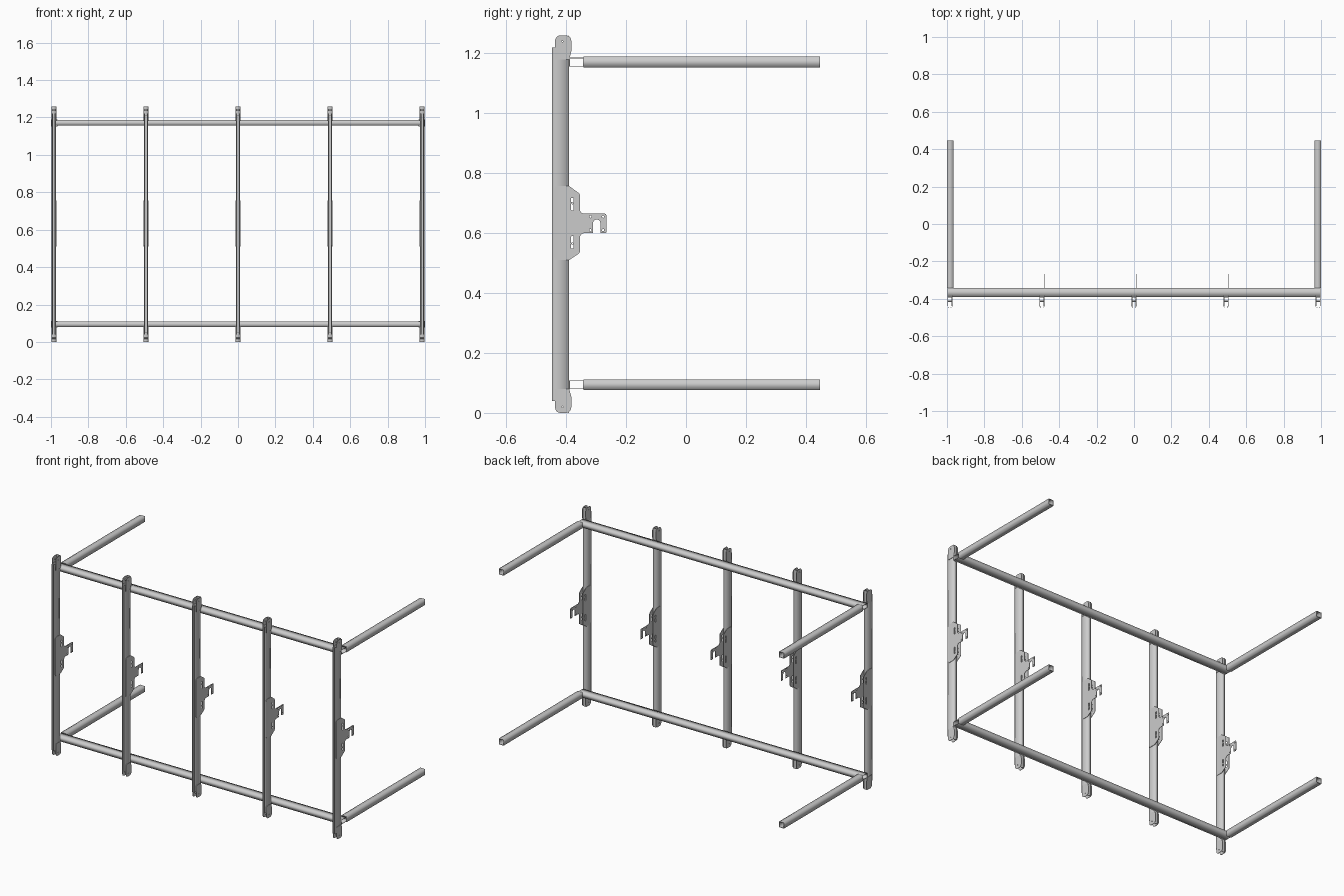
import bpy, math
from mathutils import Matrix, Vector

if "Cube" in bpy.data.objects:
    bpy.data.objects.remove(bpy.data.objects["Cube"])

POSTS = [-0.985, -0.4925, 0.0, 0.4925, 0.985]
# local x -> world y, local y -> world z, local z -> world x
SIDE = Matrix(((0, 0, 1, 0), (1, 0, 0, 0), (0, 1, 0, 0), (0, 0, 0, 1)))
# local x -> world x, local y -> world y, local z -> world z
UP = Matrix.Identity(4)
# local x -> world x, local y -> world z, local z -> world -y
ALONG_Y = Matrix(((1, 0, 0, 0), (0, 0, -1, 0), (0, 1, 0, 0), (0, 0, 0, 1)))


def rounded(points, steps=5):
    """Outline from (u, v, radius) corners."""
    out, n = [], len(points)
    for i, (u, v, r) in enumerate(points):
        p = Vector((u, v))
        if r == 0:
            out.append(p)
            continue
        a = Vector(points[i - 1][:2]) - p
        b = Vector(points[(i + 1) % n][:2]) - p
        t = r / math.tan(a.angle(b) / 2)
        a, b = p + a.normalized() * t, p + b.normalized() * t
        c = p + ((a + b) / 2 - p).normalized() * math.hypot(r, t)
        va, vb = a - c, b - c
        ang = va.angle(vb)
        for k in range(steps + 1):
            f = k / steps
            out.append(c + (va * math.sin((1 - f) * ang) + vb * math.sin(f * ang)) / math.sin(ang))
    return out


def circle(u, v, r, n=10):
    return [Vector((u + r * math.cos(2 * math.pi * k / n), v + r * math.sin(2 * math.pi * k / n)))
            for k in range(n)]


def rect(u0, u1, v0, v1, r=0):
    return rounded([(u0, v0, r), (u1, v0, r), (u1, v1, r), (u0, v1, r)])


def extrude(name, loops, depth, matrix):
    """Flat filled profile with holes, extruded symmetrically, as a mesh."""
    cu = bpy.data.curves.new(name, 'CURVE')
    cu.dimensions, cu.fill_mode, cu.extrude = '2D', 'BOTH', depth / 2
    for loop in loops:
        sp = cu.splines.new('POLY')
        sp.points.add(len(loop) - 1)
        for pt, p in zip(sp.points, loop):
            pt.co = (p.x, p.y, 0, 1)
        sp.use_cyclic_u = True
    tmp = bpy.data.objects.new(name + "_curve", cu)
    bpy.context.collection.objects.link(tmp)
    dg = bpy.context.evaluated_depsgraph_get()
    me = bpy.data.meshes.new_from_object(tmp.evaluated_get(dg))
    bpy.data.objects.remove(tmp)
    bpy.data.curves.remove(cu)
    me.transform(matrix)
    me.name = name
    return me


def place(name, me, loc):
    ob = bpy.data.objects.new(name, me)
    ob.location = loc
    bpy.context.collection.objects.link(ob)


# upright: lipped channel, open to the front
w, t, f, b = 0.011, 0.002, -0.447, -0.39
lip = 0.005
channel = [Vector(p) for p in (
    (-w, b), (w, b), (w, f + 0.01), (w - 0.002, f), (lip, f), (lip, f + t), (w - t - 0.001, f + t),
    (w - t, f + 0.01), (w - t, b - t), (-w + t, b - t), (-w + t, f + 0.01), (-w + t + 0.001, f + t),
    (-lip, f + t), (-lip, f), (-w + 0.002, f), (-w, f + 0.01))]
upright = extrude("upright", [channel], 1.18, UP)

# end plates with rounded tips, upper and mirrored lower
tip = rounded([(-0.437, 1.18, 0), (-0.39, 1.18, 0), (-0.383, 1.205, 0.01),
               (-0.383, 1.26, 0.018), (-0.437, 1.26, 0.018)])
hole = circle(-0.413, 1.24, 0.004)
flip = lambda loop: [Vector((p.x, 1.26 - p.y)) for p in loop]
tip_top = extrude("end_plate_top", [tip, hole], 0.0025, SIDE)
tip_low = extrude("end_plate_bottom", [flip(tip), flip(hole)], 0.0025, SIDE)
web_top = extrude("end_web", [rect(-0.012, 0.012, -0.393, -0.39)], 0.05, UP)
pin = extrude("pin", [circle(0, 0, 0.004, 10), circle(0, 0, 0.0022, 8)], 0.026, SIDE)

# middle bracket plates: hooked on one side, plain on the other
slots = [rect(-0.384, -0.375, 0.675, 0.718, 0.004), rect(-0.384, -0.375, 0.548, 0.591, 0.004)]
lower = [(-0.44, 0.51, 0.012), (-0.39, 0.51, 0), (-0.354, 0.534, 0.012)]
upper = [(-0.354, 0.731, 0.012), (-0.39, 0.757, 0), (-0.44, 0.757, 0.012)]
hook = [(-0.354, 0.60, 0.014), (-0.31, 0.60, 0.003), (-0.31, 0.645, 0.0105), (-0.286, 0.645, 0.0105),
        (-0.286, 0.60, 0.003), (-0.266, 0.60, 0.004), (-0.266, 0.665, 0.006), (-0.354, 0.665, 0.014)]
holes = [circle(y, z, 0.004, 8) for y, z in
         ((-0.319, 0.655), (-0.277, 0.655), (-0.319, 0.61), (-0.277, 0.61))]
hooked = extrude("hook_plate", [rounded(lower + hook + upper)] + slots + holes, 0.0025, SIDE)
plain = extrude("plain_plate", [rounded(lower + upper)] + slots, 0.0025, SIDE)

for i, x in enumerate(POSTS, 1):
    place(f"upright_{i}", upright, (x, 0, 0.63))
    for s, side in ((-1, "left"), (1, "right")):
        place(f"end_plate_top_{side}_{i}", tip_top, (x + s * 0.0122, 0, 0))
        place(f"end_plate_bottom_{side}_{i}", tip_low, (x + s * 0.0122, 0, 0))
    for z, end in ((1.235, "top"), (0.025, "bottom")):
        place(f"end_web_{end}_{i}", web_top, (x, 0, z))
    for y, z in ((-0.413, 1.24), (-0.413, 0.02), (-0.3795, 0.70), (-0.3795, 0.565)):
        place(f"bolt_{i}", pin, (x, y, z))
    place(f"hook_plate_{i}", hooked, (x + 0.0122, 0, 0))
    place(f"plain_plate_{i}", plain, (x - 0.0122, 0, 0))

# hollow cross beams and side arms
beam = extrude("beam", [rect(-0.39, -0.342, -0.0145, 0.0145), rect(-0.388, -0.344, -0.0125, 0.0125)],
               1.996, SIDE)
arm = extrude("arm", [rect(-0.017, 0.017, -0.018, 0.018), rect(-0.0145, 0.0145, -0.0155, 0.0155)],
              0.789, ALONG_Y)
for z, level in ((0.094, "bottom"), (1.171, "top")):
    place(f"cross_beam_{level}", beam, (0, 0, z))
    for s, side in ((-1, "left"), (1, "right")):
        place(f"side_arm_{level}_{side}", arm, (s * 0.983, 0.0525, z))
